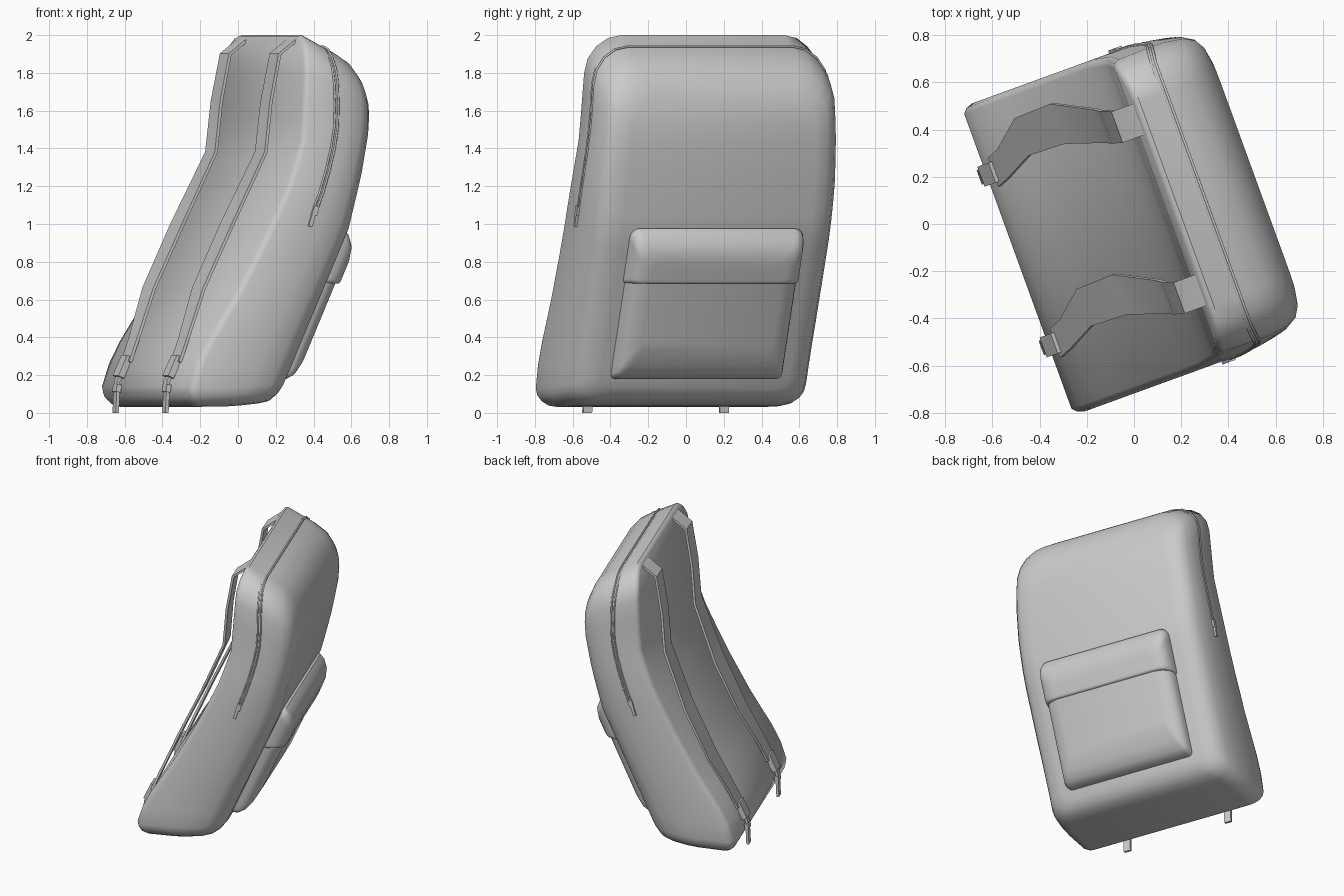
import bpy, bmesh, math
from mathutils import Matrix, Vector

if "Cube" in bpy.data.objects:
    bpy.data.objects.remove(bpy.data.objects["Cube"])

# Local frame: x = depth (straps at -x), y = width, z = up; the bag stands turned 20 degrees
PLACE = Matrix.Rotation(math.radians(20), 4, 'Z') @ Matrix.Translation((0, 0.02, 0))

# Side profiles as (z, x): strap panel and outer face
PANEL = [(0.03, -.48), (.08, -.51), (.17, -.52), (.35, -.435), (.6, -.275), (.9, -.11),
         (1.2, .035), (1.45, .12), (1.9, .15), (2.0, .175)]
OUTER = [(0.03, .0), (.1, .04), (.2, .085), (.97, .425), (1.27, .5), (1.5, .545),
         (1.65, .55), (1.8, .53), (2.0, .48)]


def sample(profile, z):
    if z <= profile[0][0]:
        return profile[0][1]
    for (z0, a), (z1, b) in zip(profile, profile[1:]):
        if z <= z1:
            return a + (b - a) * (z - z0) / (z1 - z0)
    return profile[-1][1]


def shell(t):
    return lambda z: sample(PANEL, z) * (1 - t) + sample(OUTER, z) * t


def raised(d):
    return lambda z: sample(OUTER, z) + d


def half_ring(depth, hw, zb, zt, rb, rt, k=4, n=14):
    """One side of a rounded rectangle, bottom to top, laid on a depth surface."""
    yz = []
    for i in range(k + 1):
        a = math.pi / 2 * i / k
        yz.append((hw - rb + rb * math.sin(a), zb + rb - rb * math.cos(a)))
    for i in range(1, n):
        yz.append((hw, zb + rb + (zt - rt - zb - rb) * i / n))
    for i in range(k + 1):
        a = math.pi / 2 * i / k
        yz.append((hw - rt + rt * math.cos(a), zt - rt + rt * math.sin(a)))
    # the bag narrows a little towards the top
    return [Vector((depth(z), y * (1 - .09 * max(0, z - 1.2)), z)) for y, z in yz]


def finish(name, bm):
    bmesh.ops.recalc_face_normals(bm, faces=bm.faces)
    me = bpy.data.meshes.new(name)
    bm.to_mesh(me)
    bm.free()
    ob = bpy.data.objects.new(name, me)
    bpy.context.collection.objects.link(ob)
    ob.matrix_world = PLACE
    return ob


def loft(name, halves):
    """Skin between rounded-rectangle rings, with row-by-row end caps."""
    bm = bmesh.new()
    rings = []
    for h in halves:
        pts = h + [Vector((p.x, -p.y, p.z)) for p in reversed(h)]
        rings.append([bm.verts.new(p) for p in pts])
    m = len(rings[0])
    for a, b in zip(rings, rings[1:]):
        for i in range(m):
            j = (i + 1) % m
            bm.faces.new((a[i], a[j], b[j], b[i]))
    for r in (rings[0], rings[-1]):
        for i in range(m // 2 - 1):
            bm.faces.new((r[i], r[i + 1], r[m - 2 - i], r[m - 1 - i]))
    return finish(name, bm)


def ribbon(name, path, thick):
    """Flat band along (x, z, y, width) points."""
    bm = bmesh.new()
    secs = []
    for i, (x, z, y, w) in enumerate(path):
        p, q = path[max(i - 1, 0)], path[min(i + 1, len(path) - 1)]
        t = Vector((q[0] - p[0], 0, q[1] - p[1])).normalized()
        nrm = Vector((t.z, 0, -t.x)) * thick / 2
        c = Vector((x, y - 0.02, z))
        side = Vector((0, w / 2, 0))
        secs.append([bm.verts.new(c + v) for v in
                     (side + nrm, side - nrm, -side - nrm, -side + nrm)])
    for a, b in zip(secs, secs[1:]):
        for i in range(4):
            j = (i + 1) % 4
            bm.faces.new((a[i], a[j], b[j], b[i]))
    bm.faces.new(secs[0])
    bm.faces.new(secs[-1])
    return finish(name, bm)


# Main bag: rings of (t, half width, bottom, top, bottom radius, top radius)
BODY = [(0, .665, .06, 1.98, .08, .17), (.03, .685, .04, 1.995, .09, .19),
        (.08, .695, .032, 2.0, .1, .2), (.45, .695, .035, 1.94, .1, .2),
        (.6, .692, .04, 1.915, .1, .2), (.8, .675, .05, 1.865, .1, .2),
        (.91, .645, .06, 1.80, .1, .18), (.97, .6, .085, 1.73, .09, .16),
        (1, .53, .125, 1.65, .07, .12)]
loft("bag_body", [half_ring(shell(r[0]), *r[1:]) for r in BODY])

# Front pocket and its overlapping lid
POCKET = [(-.03, .475, .18, .74), (.04, .475, .18, .74), (.075, .46, .2, .74),
          (.1, .43, .25, .74), (.115, .37, .34, .74)]
loft("front_pocket", [half_ring(raised(d), h, a, b, .03, .03) for d, h, a, b in POCKET])
LID = [(-.03, .485, .685, .98), (.015, .485, .685, .975), (.055, .48, .685, .945),
       (.1, .465, .685, .89), (.125, .43, .685, .84), (.132, .38, .69, .79)]
loft("pocket_lid", [half_ring(raised(d), h, a, b, .02, .05) for d, h, a, b in LID])

# Zipper running over the top and halfway down both sides
half = [p for p in half_ring(shell(.45), *BODY[3][1:]) if p.z > 1.02]
line = half + [Vector((p.x, -p.y, p.z)) for p in reversed(half)]
for off in (-.01, .01):
    cu = bpy.data.curves.new("zipper_track", 'CURVE')
    cu.dimensions = '3D'
    cu.bevel_depth = .006
    cu.bevel_resolution = 1
    cu.use_fill_caps = True
    sp = cu.splines.new('POLY')
    sp.points.add(len(line) - 1)
    for pt, p in zip(sp.points, line):
        pt.co = (p.x + off, p.y, p.z, 1)
    ob = bpy.data.objects.new("zipper_track", cu)
    bpy.context.collection.objects.link(ob)
    ob.matrix_world = PLACE

# Zipper pulls at both ends
for s in (-1, 1):
    bm = bmesh.new()
    for z, w, h in ((1.07, .03, .05), (1.02, .02, .07)):
        bmesh.ops.create_cube(bm, size=1, matrix=Matrix.Translation(
            (shell(.45)(z), s * .698, z)) @ Matrix.Rotation(.3, 4, 'Y')
            @ Matrix.Diagonal((w, .02, h, 1)))
    finish("zipper_pull", bm)

# Two shoulder straps with buckle and hanging webbing
for side, c in (("left", .41), ("right", -.36)):
    ribbon(side + "_shoulder_strap",
           [(.19, 1.98, c, .14), (.165, 1.965, c, .14), (.08, 1.9, c, .14),
            (.035, 1.65, c + .015, .145), (.01, 1.38, c + .03, .15),
            (-.155, 1.0, c + .1, .18), (-.315, .66, c + .1, .17),
            (-.43, .39, c + .02, .13), (-.48, .27, c, .13)], .016)
    ribbon(side + "_buckle", [(-.475, .3, c, .09), (-.525, .19, c, .09)], .035)
    ribbon(side + "_webbing", [(-.495, .23, c, .05), (-.532, .17, c, .05),
                               (-.535, .1, c, .05), (-.54, 0, c, .05)], .018)
    ribbon(side + "_slider", [(-.53, .15, c, .065), (-.536, .11, c, .065)], .026)

# Smooth shading with sharp creases
for ob in list(bpy.context.scene.objects):
    if ob.type == 'MESH':
        bpy.ops.object.select_all(action='DESELECT')
        ob.select_set(True)
        bpy.context.view_layer.objects.active = ob
        bpy.ops.object.shade_smooth_by_angle(angle=math.radians(40))
